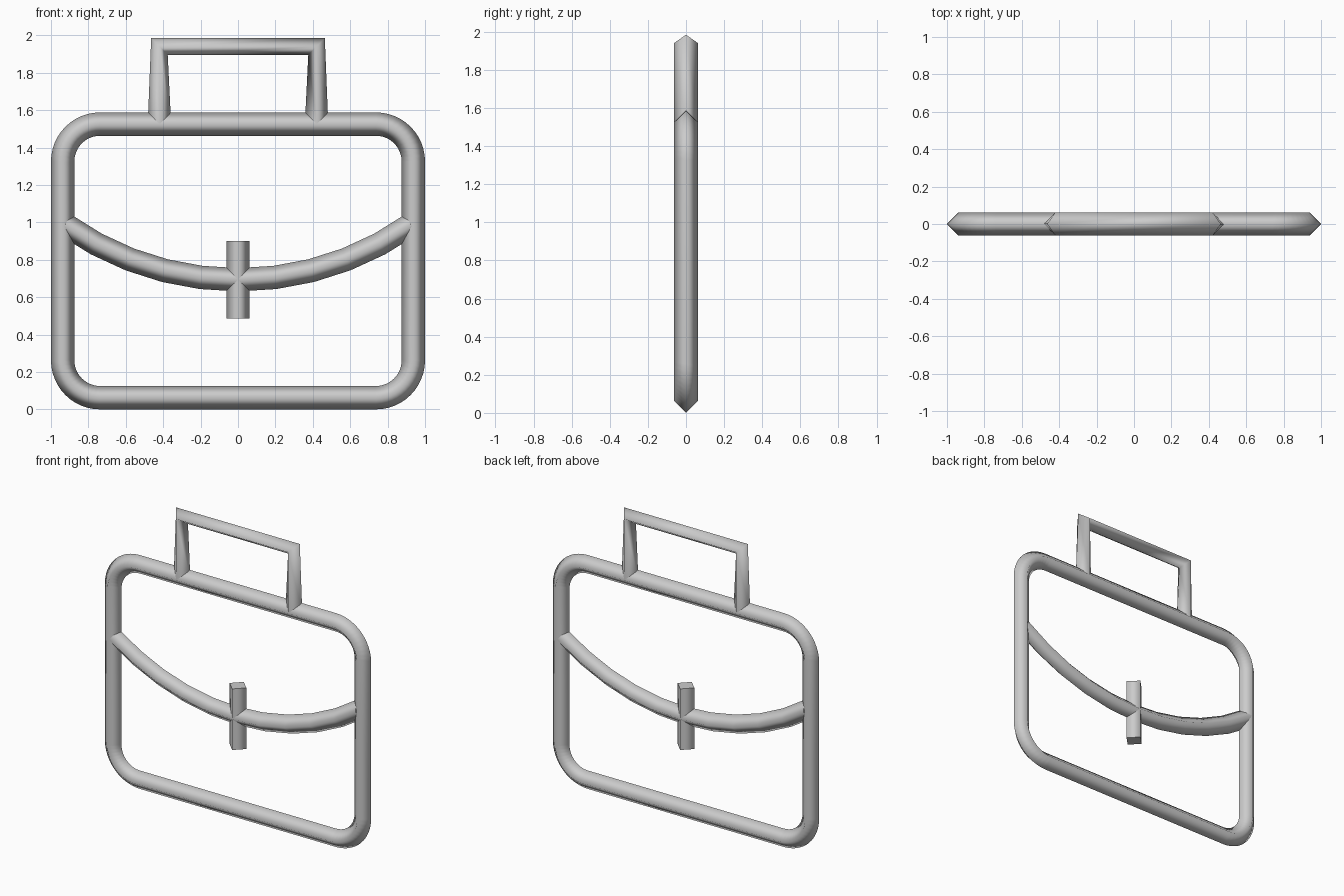
import bpy, bmesh, math
from mathutils import Vector

if "Cube" in bpy.data.objects:
    bpy.data.objects.remove(bpy.data.objects["Cube"])

R = 0.0625  # half width of the diamond-shaped rod

grey = bpy.data.materials.new("light_grey")
grey.diffuse_color = (0.6, 0.6, 0.6, 1)
grey.use_nodes = True
grey.node_tree.nodes["Principled BSDF"].inputs["Base Color"].default_value = grey.diffuse_color


def rod(name, path, closed=False):
    """Sweep a four-sided diamond along (x, z) points, unscaled at corners."""
    pts = [Vector((x, 0, z)) for x, z in path]
    n = len(pts)
    bm = bmesh.new()
    rings = []
    for i, p in enumerate(pts):
        before = pts[i - 1] if closed or i > 0 else None
        after = pts[(i + 1) % n] if closed or i < n - 1 else None
        t = Vector()
        if before is not None:
            t += (p - before).normalized()
        if after is not None:
            t += (after - p).normalized()
        t.normalize()
        side = Vector((-t.z, 0, t.x)) * R
        depth = Vector((0, R, 0))
        rings.append([bm.verts.new(p + o) for o in (side, depth, -side, -depth)])
    for i in range(n if closed else n - 1):
        a, b = rings[i], rings[(i + 1) % n]
        for k in range(4):
            j = (k + 1) % 4
            bm.faces.new((a[k], a[j], b[j], b[k])).smooth = True
    if not closed:
        # flat end caps with sharp rims
        for ring in (rings[0], rings[-1]):
            cap = bm.faces.new(ring)
            for e in cap.edges:
                e.smooth = False
    bmesh.ops.recalc_face_normals(bm, faces=bm.faces)
    mesh = bpy.data.meshes.new(name)
    bm.to_mesh(mesh)
    bm.free()
    mesh.materials.append(grey)
    ob = bpy.data.objects.new(name, mesh)
    bpy.context.collection.objects.link(ob)
    return ob


# Rounded rectangular body outline
r, steps = 0.2, 12
hx, z0, z1 = 1 - R, R, 1.525
corners = [(hx - r, z1 - r, 0), (-hx + r, z1 - r, 90),
           (-hx + r, z0 + r, 180), (hx - r, z0 + r, 270)]
outline = []
for cx, cz, start in corners:
    for i in range(steps + 1):
        a = math.radians(start + 90 * i / steps)
        outline.append((cx + r * math.cos(a), cz + r * math.sin(a)))
rod("case_frame", outline, closed=True)

# Carrying handle
rod("handle", [(-0.42, 1.525), (-0.42, 1.94), (0.42, 1.94), (0.42, 1.525)])

# Sagging flap edge, a circular arc
half, sag, low = 0.925, 0.295, 0.693
radius = (half ** 2 + sag ** 2) / (2 * sag)
sweep = math.asin(half / radius)
arc = []
for i in range(11):
    a = sweep * (i / 5 - 1)
    arc.append((radius * math.sin(a), low + radius * (1 - math.cos(a))))
rod("flap_edge", arc)

# Clasp
rod("clasp", [(0, 0.485), (0, 0.9)])
